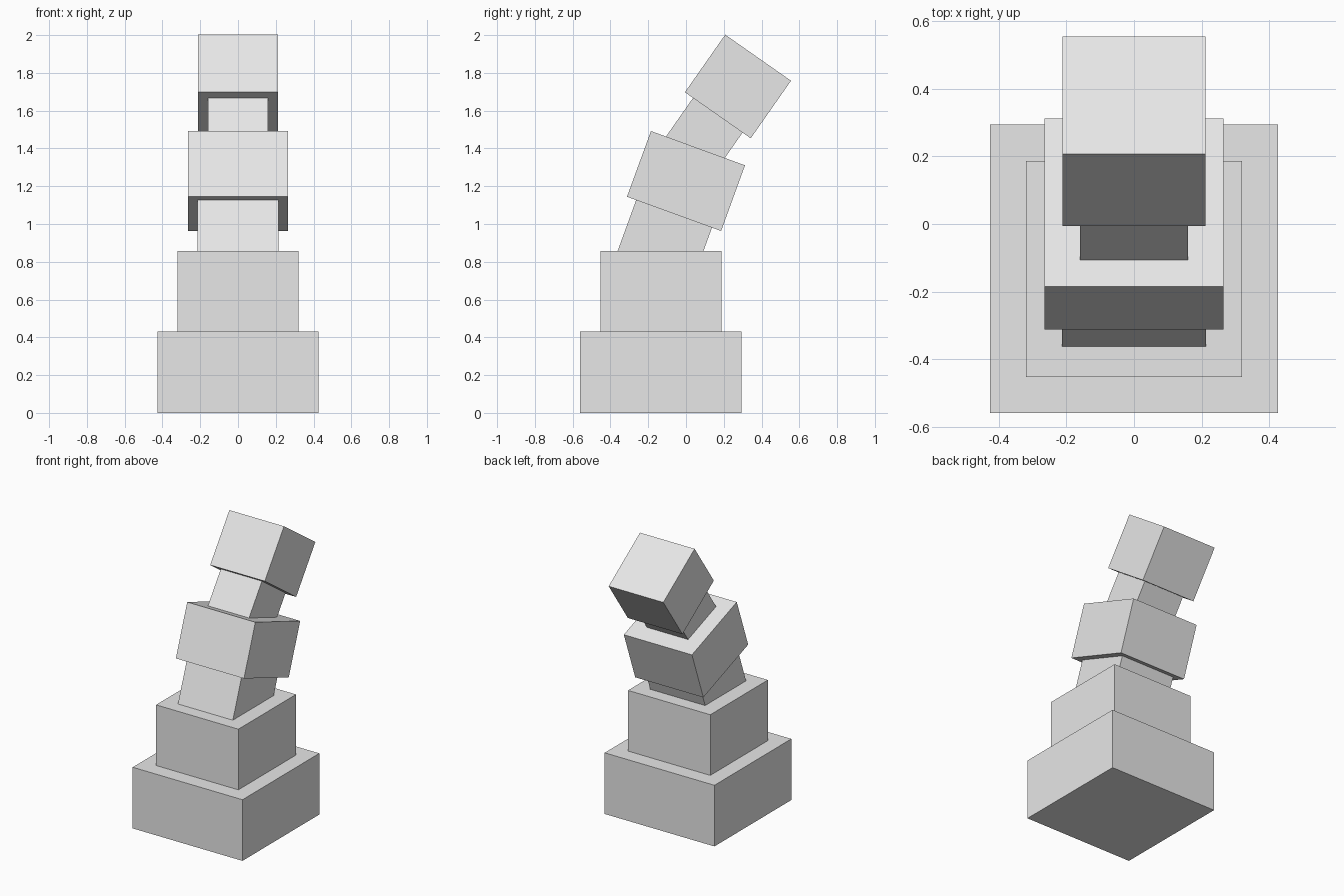
import bpy
from math import radians
from mathutils import Matrix, Vector

default_cube = bpy.data.objects.get("Cube")
if default_cube:
    bpy.data.objects.remove(default_cube, do_unlink=True)

grey = bpy.data.materials.new("light_grey")
grey.use_nodes = True
grey.diffuse_color = (0.8, 0.8, 0.8, 1)
grey.node_tree.nodes["Principled BSDF"].inputs["Base Color"].default_value = (0.8, 0.8, 0.8, 1)


def block(name, width, height, pivot, lean=0, shift=0):
    """Square block leaning back by some degrees, shifted along its own axis."""
    turn = Matrix.Rotation(-radians(lean), 3, 'X')
    centre = Vector(pivot) + turn @ Vector((0, 0, shift))
    bpy.ops.mesh.primitive_cube_add(size=1, location=centre, rotation=(-radians(lean), 0, 0))
    ob = bpy.context.object
    ob.name = name
    ob.scale = (width, width, height)
    bpy.ops.object.transform_apply(location=False, rotation=False, scale=True)
    ob.data.materials.append(grey)


# Stepped upright base
block("base", 0.854, 0.43, (0, -0.133, 0.215))
block("upper_step", 0.64, 0.427, (0, -0.133, 0.643))

# Leaning middle block on its stem
middle = (0, 0, 1.2275)
block("middle_block", 0.53, 0.37, middle, 20)
block("lower_stem", 0.427, 0.55, middle, 20, -0.275)

# Top block, leaning further, on a thinner stem
top = (0, 0.275, 1.728)
block("top_block", 0.425, 0.372, top, 35)
block("upper_stem", 0.32, 0.52, top, 35, -0.26)
